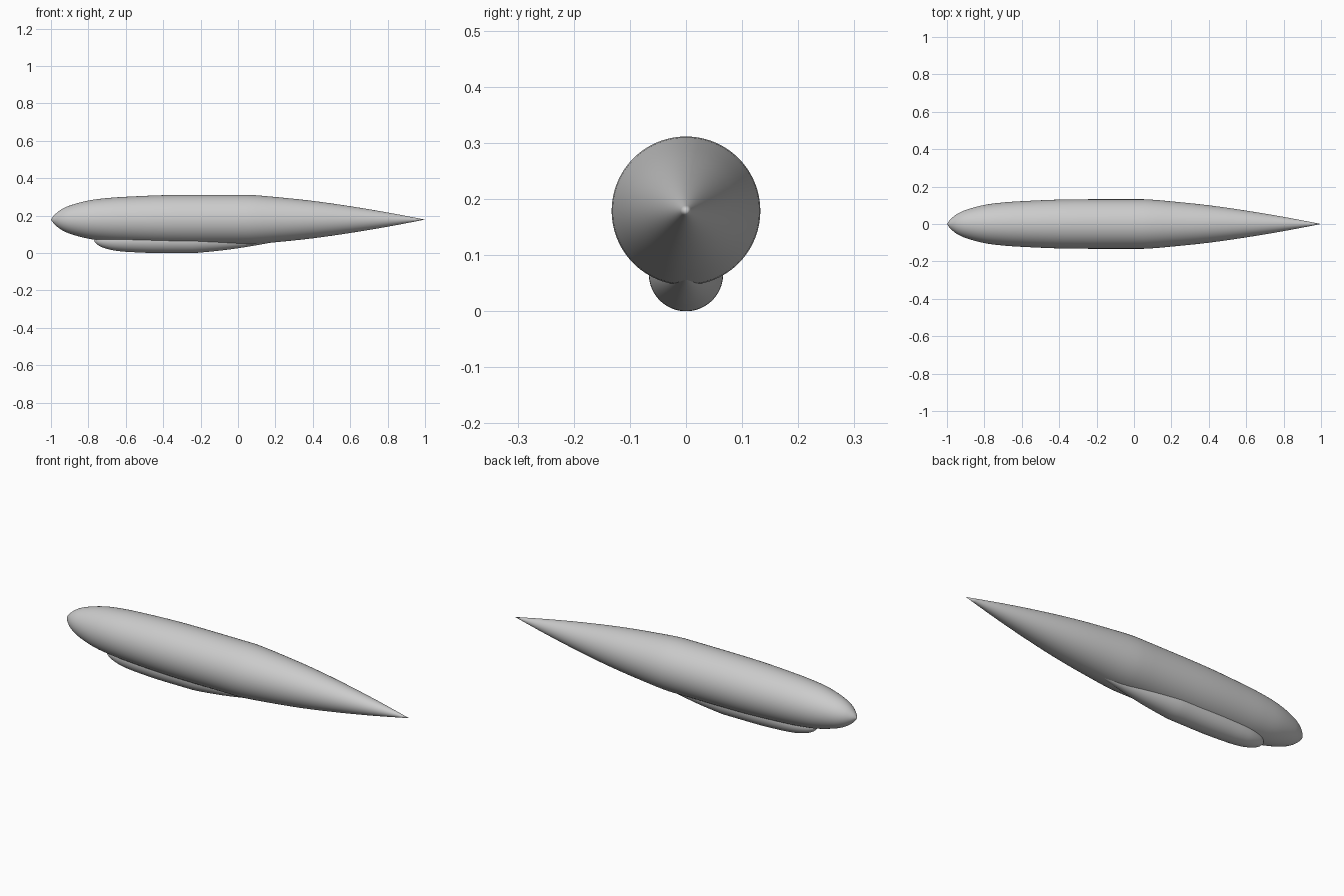
import bpy
import bmesh
import math
from mathutils import Vector

cube = bpy.data.objects.get("Cube")
if cube:
    bpy.data.objects.remove(cube, do_unlink=True)

grey = bpy.data.materials.new("light grey")
grey.use_nodes = True
grey.diffuse_color = (0.6, 0.6, 0.6, 1)
grey.node_tree.nodes["Principled BSDF"].inputs["Base Color"].default_value = (0.6, 0.6, 0.6, 1)

# Station along the length and hull radius, from blunt nose to pointed tail
PROFILE = [(-1, 0), (-0.985, 0.021), (-0.95, 0.051), (-0.9, 0.075), (-0.8, 0.102),
           (-0.7, 0.115), (-0.6, 0.122), (-0.4, 0.1305), (-0.2, 0.1325), (0.05, 0.1325),
           (0.2, 0.121), (0.4, 0.100), (0.6, 0.0715), (0.8, 0.038), (1, 0)]
SEGMENTS = 96
STEPS = 4


def smooth_profile():
    """Cubic interpolation of the radius with finite-difference slopes."""
    slopes = []
    for i in range(len(PROFILE)):
        a, b = PROFILE[max(i - 1, 0)], PROFILE[min(i + 1, len(PROFILE) - 1)]
        slopes.append((b[1] - a[1]) / (b[0] - a[0]))
    points = []
    for i in range(len(PROFILE) - 1):
        (x0, r0), (x1, r1) = PROFILE[i], PROFILE[i + 1]
        h = x1 - x0
        for k in range(STEPS):
            t = k / STEPS
            r = ((2*t**3 - 3*t**2 + 1) * r0 + (t**3 - 2*t**2 + t) * h * slopes[i]
                 + (3*t**2 - 2*t**3) * r1 + (t**3 - t**2) * h * slopes[i + 1])
            points.append((x0 + h * t, min(r, 0.1325)))
    return points + [PROFILE[-1]]


def make_hull(name, scale, location):
    """Revolve the profile around the x axis."""
    bm = bmesh.new()
    verts = [bm.verts.new((x, 0, r)) for x, r in smooth_profile()]
    edges = [bm.edges.new(pair) for pair in zip(verts, verts[1:])]
    bmesh.ops.spin(bm, geom=verts + edges, cent=(0, 0, 0), axis=(1, 0, 0),
                   angle=math.tau, steps=SEGMENTS)
    bmesh.ops.remove_doubles(bm, verts=bm.verts, dist=1e-5)
    bmesh.ops.scale(bm, vec=Vector((scale, scale, scale)), verts=bm.verts)
    bmesh.ops.recalc_face_normals(bm, faces=bm.faces)
    for face in bm.faces:
        face.smooth = True
    mesh = bpy.data.meshes.new(name)
    bm.to_mesh(mesh)
    bm.free()
    mesh.materials.append(grey)
    obj = bpy.data.objects.new(name, mesh)
    obj.location = location
    bpy.context.collection.objects.link(obj)


# Main envelope with a half-size pod sunk into its underside
make_hull("envelope", 1.0, (0, 0, 0.179))
make_hull("gondola", 0.5, (-0.27, 0, 0.0663))
